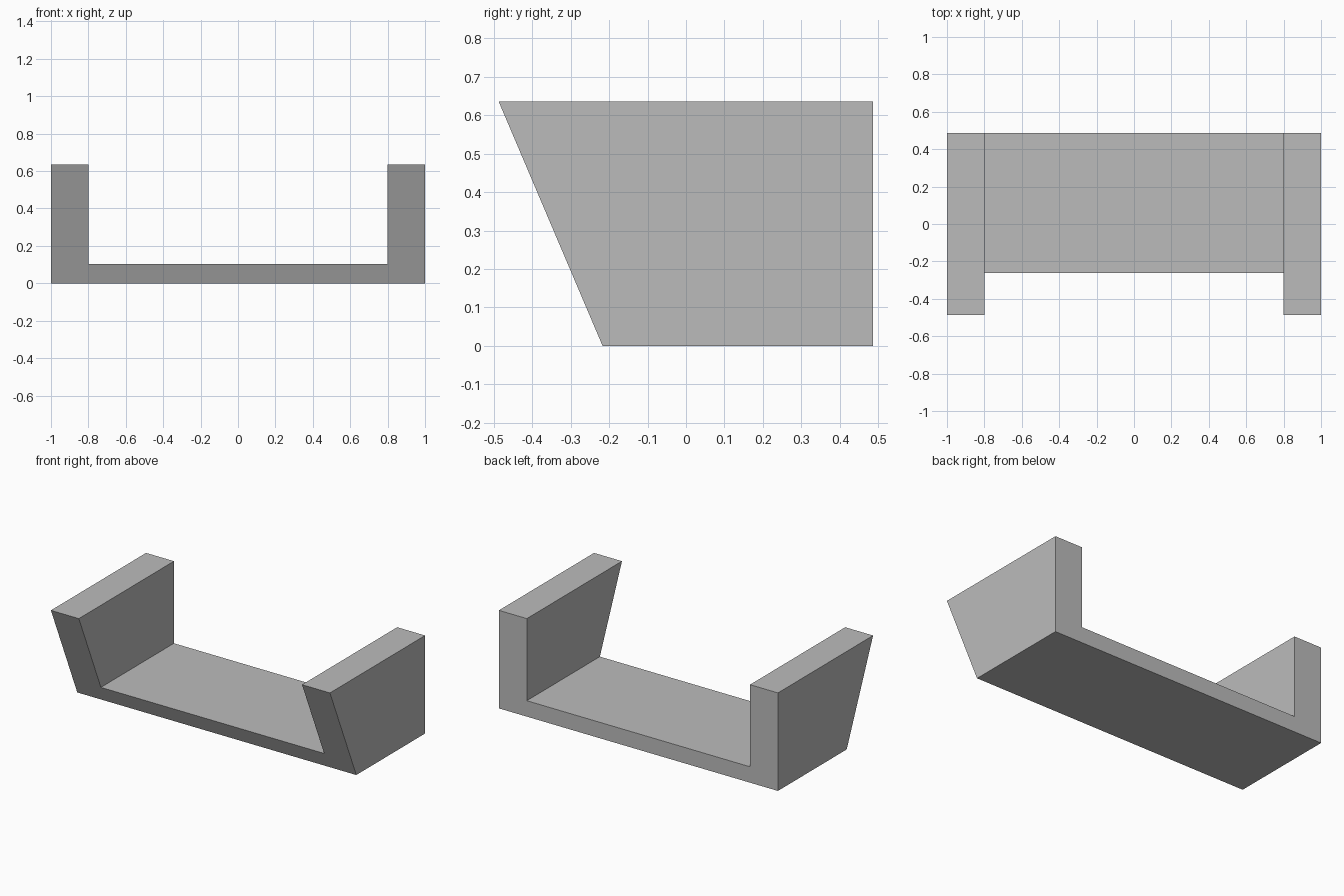
import bpy
import bmesh

# Remove the default object
if "Cube" in bpy.data.objects:
    bpy.data.objects.remove(bpy.data.objects["Cube"])

HALF_WIDTH, INNER, HEIGHT, FLOOR = 1.0, 0.8, 0.635, 0.103
BACK, FRONT_BOTTOM, FRONT_TOP = 0.487, -0.217, -0.487

# Plain grey material
grey = bpy.data.materials.new("plain_grey")
grey.use_nodes = True
colour = (0.5, 0.5, 0.5, 1)
grey.diffuse_color = colour
grey.node_tree.nodes["Principled BSDF"].inputs["Base Color"].default_value = colour

# U-shaped profile, mirrored from its right half
half = [(HALF_WIDTH, 0), (HALF_WIDTH, HEIGHT), (INNER, HEIGHT), (INNER, FLOOR)]
profile = half + [(-x, z) for x, z in reversed(half)]

# Extrude the profile from the upright back to the raked front
bm = bmesh.new()
back = bm.faces.new([bm.verts.new((x, BACK, z)) for x, z in profile])
extruded = bmesh.ops.extrude_face_region(bm, geom=[back], use_keep_orig=True)
for v in extruded["geom"]:
    if isinstance(v, bmesh.types.BMVert):
        v.co.y = FRONT_BOTTOM + (FRONT_TOP - FRONT_BOTTOM) * v.co.z / HEIGHT
bmesh.ops.recalc_face_normals(bm, faces=bm.faces)

mesh = bpy.data.meshes.new("cradle")
bm.to_mesh(mesh)
bm.free()
mesh.materials.append(grey)
cradle = bpy.data.objects.new("cradle", mesh)
bpy.context.collection.objects.link(cradle)
